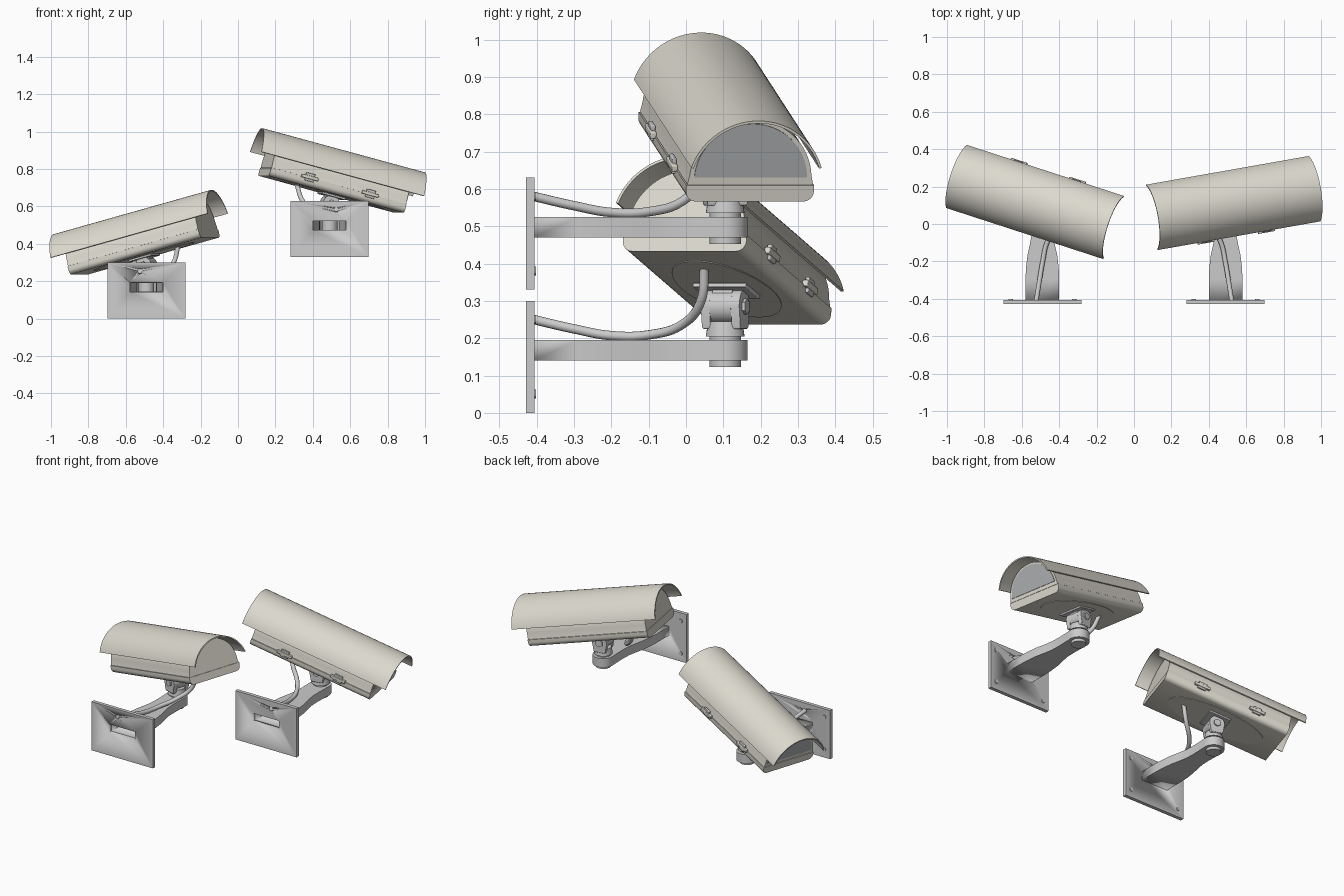
import bpy, bmesh, math
from mathutils import Matrix, Vector

if "Cube" in bpy.data.objects:
    bpy.data.objects.remove(bpy.data.objects["Cube"])

def material(name, c):
    m = bpy.data.materials.new(name)
    m.diffuse_color = (*c, 1)
    m.use_nodes = True
    m.node_tree.nodes["Principled BSDF"].inputs["Base Color"].default_value = m.diffuse_color
    return m

BEIGE = material("beige_paint", (0.72, 0.70, 0.62))
GLASS = material("window_grey", (0.42, 0.43, 0.44))

def finish(name, bm, M, mat=None):
    bmesh.ops.recalc_face_normals(bm, faces=bm.faces)
    me = bpy.data.meshes.new(name)
    bm.to_mesh(me)
    bm.free()
    ob = bpy.data.objects.new(name, me)
    bpy.context.collection.objects.link(ob)
    ob.matrix_world = M
    if mat:
        me.materials.append(mat)
    bpy.ops.object.select_all(action='DESELECT')
    ob.select_set(True)
    bpy.context.view_layer.objects.active = ob
    bpy.ops.object.shade_smooth_by_angle(angle=math.radians(30))
    return ob

def prism(name, pts, vec, M, mat=None, open_face=None):
    """Extrude a closed outline of 3D points along vec."""
    bm = bmesh.new()
    f = bm.faces.new([bm.verts.new(p) for p in pts])
    r = bmesh.ops.extrude_face_region(bm, geom=[f], use_keep_orig=True)
    vs = [g for g in r['geom'] if isinstance(g, bmesh.types.BMVert)]
    bmesh.ops.translate(bm, vec=vec, verts=vs)
    if open_face:
        bm.faces.ensure_lookup_table()
        bmesh.ops.delete(bm, geom=[g for g in bm.faces if open_face(g)], context='FACES')
    return finish(name, bm, M, mat)

def box(name, lo, hi, M, mat=None, bevel=0):
    pts = [(lo[0], lo[1], lo[2]), (hi[0], lo[1], lo[2]), (hi[0], hi[1], lo[2]), (lo[0], hi[1], lo[2])]
    ob = prism(name, pts, (0, 0, hi[2] - lo[2]), M, mat)
    if bevel:
        b = ob.modifiers.new("bevel", 'BEVEL')
        b.width, b.segments = bevel, 2
    return ob

def cyl(name, a, b, r1, M, r2=None, n=32, mat=None):
    a, b = Vector(a), Vector(b)
    bm = bmesh.new()
    rot = (b - a).to_track_quat('Z', 'Y').to_matrix().to_4x4()
    bmesh.ops.create_cone(bm, cap_ends=True, segments=n, radius1=r1, radius2=r1 if r2 is None else r2,
                          depth=(b - a).length, matrix=Matrix.Translation((a + b) / 2) @ rot)
    return finish(name, bm, M, mat)

def arc(r, cy, cz, a0, a1, n):
    return [(cy + r * math.cos(math.radians(a0 + (a1 - a0) * i / n)),
             cz + r * math.sin(math.radians(a0 + (a1 - a0) * i / n))) for i in range(n + 1)]

def along(name, prof, u0, u1, M, mat):
    return prism(name, [(u0, v, w) for v, w in prof], (u1 - u0, 0, 0), M, mat)

def camera_head(tag, M):
    # sun hood: thin bent sheet
    prof = arc(0.186, 0, 0.109, 17.4, 162.6, 40) + arc(0.179, 0, 0.109, 162.6, 17.4, 40)
    bm = bmesh.new()
    n = len(prof)
    rows = [[bm.verts.new((u, v, w)) for v, w in prof] for u in (-0.459, 0.455)]
    for i in range(n):
        j = (i + 1) % n
        bm.faces.new((rows[0][i], rows[0][j], rows[1][j], rows[1][i]))
    for r in rows:
        for i in range(n // 2 - 1):
            bm.faces.new((r[i], r[i + 1], r[n - 2 - i], r[n - 1 - i]))
    finish(tag + "_hood", bm, M, BEIGE)
    # upper cover and lower tray
    cover = [(0.171, 0.097)] + arc(0.166, 0, 0.109, 4, 176, 36) + [(-0.171, 0.097)]
    along(tag + "_cover", cover, -0.383, 0.373, M, BEIGE)
    tray = [(0.174, 0.095)] + arc(0.028, 0.146, 0.078, 0, -90, 6) \
        + arc(0.028, -0.146, 0.078, -90, -180, 6) + [(-0.174, 0.095)]
    along(tag + "_tray", tray, -0.385, 0.375, M, BEIGE)
    along(tag + "_seal", [(-0.168, 0.09), (0.168, 0.09), (0.168, 0.1), (-0.168, 0.1)], -0.38, 0.37, M, None)
    # front window and the spacers that carry the hood
    along(tag + "_window", arc(0.153, 0, 0.112, 2, 178, 32), 0.36, 0.3765, M, GLASS)
    for u in (-0.22, 0.22):
        cyl(tag + "_hood_spacer", (u, 0, 0.27), (u, 0, 0.29), 0.02, M, n=16)
    # side latches
    for u in (-0.17, 0.17):
        box(tag + "_latch", (u - 0.047, -0.186, 0.09), (u + 0.047, -0.170, 0.108), M, BEIGE, 0.003)
        box(tag + "_latch_catch", (u - 0.025, -0.182, 0.078), (u + 0.025, -0.170, 0.122), M, None, 0.003)
    # oval pad, mount plate and swivel lug underneath
    oval = [(0.29 * math.cos(t), 0.125 * math.sin(t), 0.0475) for t in (2 * math.pi * i / 48 for i in range(48))]
    prism(tag + "_base_pad", oval, (0, 0, 0.004), M, BEIGE)
    box(tag + "_mount_plate", (-0.065, -0.075, 0.037), (0.065, 0.075, 0.048), M, None, 0.002)
    box(tag + "_swivel_lug", (-0.035, -0.028, 0), (0.035, 0.028, 0.04), M)
    cyl(tag + "_swivel_barrel", (0, -0.03, 0), (0, 0.03, 0), 0.045, M)

def bracket(tag, x, z, yaw, side):
    M = Matrix.Translation((x, 0, z))
    # wall plate with arm, cable openings
    plate = box(tag + "_wall_plate", (-0.209, -0.428, 0), (0.209, -0.406, 0.30), M)
    cuts = [box(tag + "_arm_cutter", (-0.088, -0.5, 0.143), (0.088, -0.35, 0.193), M),
            cyl(tag + "_cable_cutter", (side * 0.035, -0.5, 0.252), (side * 0.035, -0.35, 0.252), 0.013, M)]
    for c in cuts:
        b = plate.modifiers.new("cut", 'BOOLEAN')
        b.operation, b.object, b.solver = 'DIFFERENCE', c, 'EXACT'
        c.hide_render = True
        c.hide_set(True)
        c.display_type = 'WIRE'
    for sx in (-1, 1):
        for bz in (0.05, 0.25):
            cyl(tag + "_wall_bolt", (sx * 0.17, -0.408, bz), (sx * 0.17, -0.402, bz), 0.012, M, n=12)
    # hollow waisted arm, open at the wall
    half = [(0.09, -0.408), (0.09, -0.29), (0.087, -0.23), (0.08, -0.17), (0.067, -0.11), (0.058, -0.06), (0.056, 0), (0.058, 0.07)]
    outline = half + arc(0.06, 0, 0.105, 0, 180, 20) + [(-a, b) for a, b in reversed(half)]
    arm = prism(tag + "_arm", [(a, b, 0.14) for a, b in outline], (0, 0, 0.055), M,
                open_face=lambda f: f.normal.z ** 2 < 0.5 and f.calc_center_median().y < -0.40)
    s = arm.modifiers.new("wall", 'SOLIDIFY')
    s.thickness, s.offset = 0.006, -1
    # pan post
    cyl(tag + "_pan_post", (0, 0.105, 0.123), (0, 0.105, 0.212), 0.042, M)
    cyl(tag + "_pan_neck", (0, 0.105, 0.205), (0, 0.105, 0.245), 0.052, M, 0.046)
    # clevis ears around the tilt axis
    E = Matrix.Translation((x, 0.105, z + 0.285)) @ Matrix.Rotation(yaw, 4, 'Z')
    for sv in (-1, 1):
        ear = [(0.035, -0.055)] + arc(0.045, 0, 0, 0, 180, 16) + [(-0.035, -0.055)]
        prism(tag + "_clevis_ear", [(a, sv * 0.03, b) for a, b in ear], (0, sv * 0.024, 0), E)
        cyl(tag + "_tilt_bolt", (0, sv * 0.05, 0), (0, sv * 0.062, 0), 0.022, E, n=6)
    box(tag + "_clevis_base", (-0.035, -0.054, -0.06), (0.035, 0.054, -0.042), E, None, 0.004)

def cable(tag, side, z, end):
    cu = bpy.data.curves.new(tag + "_cable", 'CURVE')
    cu.dimensions = '3D'
    cu.bevel_depth, cu.bevel_resolution, cu.use_fill_caps = 0.0125, 4, True
    pts = [(0.525, -0.425, 0.254), (0.505, -0.3, 0.225), (0.488, -0.2, 0.207), (0.465, -0.1, 0.209),
           (0.41, -0.01, 0.237), (0.345, 0.04, 0.30)]
    pts = [(side * a, b, c + z) for a, b, c in pts] + [end]
    sp = cu.splines.new('BEZIER')
    sp.bezier_points.add(len(pts) - 1)
    for bp, p in zip(sp.bezier_points, pts):
        bp.co = p
        bp.handle_left_type = bp.handle_right_type = 'AUTO'
    ob = bpy.data.objects.new(tag + "_cable", cu)
    bpy.context.collection.objects.link(ob)

# two units: lower one looks left, upper one looks right
for tag, side, z, deg in (("lower", -1, 0.0, 162), ("upper", 1, 0.33, 10)):
    yaw = math.radians(deg)
    head = Matrix.Translation((side * 0.49, 0.105, z + 0.285)) @ Matrix.Rotation(yaw, 4, 'Z') \
        @ Matrix.Rotation(math.radians(15), 4, 'Y')
    camera_head(tag, head)
    bracket(tag, side * 0.49, z, yaw, side)
    cable(tag, side, z, head @ Vector((-0.2, 0, 0.055)))
